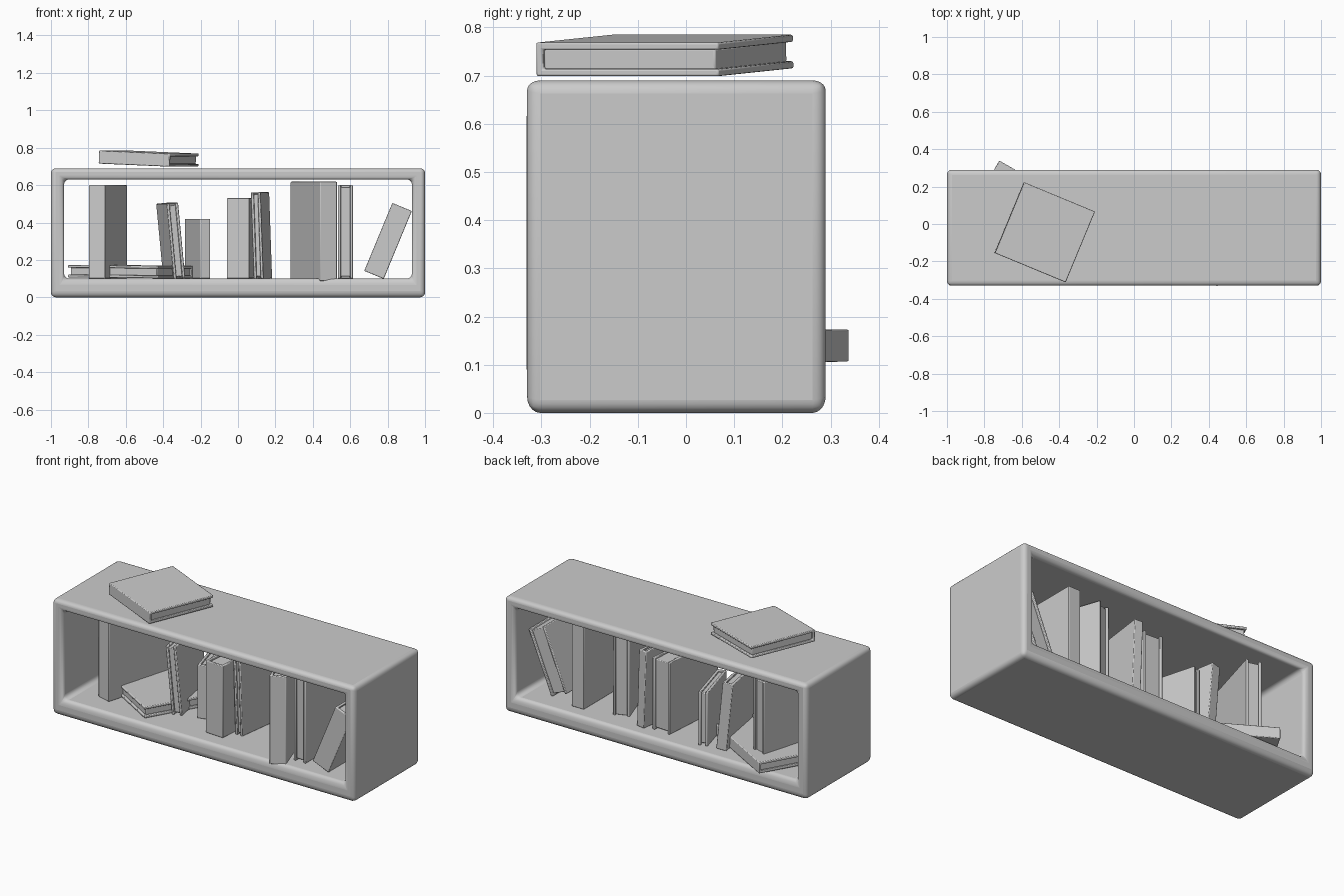
import bpy, bmesh
from math import radians
from mathutils import Matrix

if "Cube" in bpy.data.objects:
    bpy.data.objects.remove(bpy.data.objects["Cube"])


def finish(name, bm, bevel, segments, matrix=None):
    bmesh.ops.recalc_face_normals(bm, faces=bm.faces)
    mesh = bpy.data.meshes.new(name)
    bm.to_mesh(mesh)
    bm.free()
    ob = bpy.data.objects.new(name, mesh)
    bpy.context.collection.objects.link(ob)
    if matrix:
        ob.matrix_world = matrix
    mod = ob.modifiers.new("Bevel", 'BEVEL')
    mod.width = bevel
    mod.segments = segments
    mod.limit_method = 'ANGLE'
    mod.angle_limit = radians(40)
    bpy.ops.object.select_all(action='DESELECT')
    ob.select_set(True)
    bpy.context.view_layer.objects.active = ob
    bpy.ops.object.shade_smooth_by_angle(angle=radians(40))
    return ob


def prism(bm, profile, z0, z1):
    """Extrude an xy outline from z0 to z1."""
    face = bm.faces.new([bm.verts.new((x, y, z0)) for x, y in profile])
    top = bmesh.ops.extrude_face_region(bm, geom=[face])["geom"]
    bmesh.ops.translate(bm, vec=(0, 0, z1 - z0),
                        verts=[v for v in top if isinstance(v, bmesh.types.BMVert)])


# Shelf case: rectangular tube open at the front and back
def shelf():
    bm = bmesh.new()

    def ring(x, z0, z1, y):
        return [bm.verts.new((sx, y, sz)) for sx, sz in
                ((-x, z0), (x, z0), (x, z1), (-x, z1))]

    of, inf = ring(1.0, 0, 0.69, -0.33), ring(0.93, 0.10, 0.63, -0.33)
    ob, inb = ring(1.0, 0, 0.69, 0.29), ring(0.93, 0.10, 0.63, 0.29)
    for a, b in ((of, inf), (inf, inb), (inb, ob), (ob, of)):
        for i in range(4):
            j = (i + 1) % 4
            bm.faces.new((a[i], a[j], b[j], b[i]))
    finish("shelf_case", bm, 0.027, 5)


# Book: U-shaped cover around an inset page block; origin at bottom front centre
def book(name, loc, size, yaw=0, lean=0, spine_front=True):
    t, d, h = size
    c, inset = 0.015, 0.011
    a = t / 2
    cover = [(-a, 0), (a, 0), (a, d), (a - c, d), (a - c, c),
             (-a + c, c), (-a + c, d), (-a, d)]
    p = a - c + 0.002
    pages = [(-p, c - 0.002), (p, c - 0.002), (p, d - inset), (-p, d - inset)]
    if not spine_front:
        cover = [(x, d - y) for x, y in cover]
        pages = [(x, d - y) for x, y in pages]
    bm = bmesh.new()
    prism(bm, cover, 0, h)
    prism(bm, pages, inset, h - inset)
    m = (Matrix.Translation(loc) @ Matrix.Rotation(radians(yaw), 4, 'Z')
         @ Matrix.Rotation(radians(lean), 4, 'Y'))
    finish(name, bm, 0.004, 2, m)


shelf()

# Lying books
book("book_on_top", (-0.745, -0.155, 0.75), (0.07, 0.41, 0.41), -22.5, 92.3)
book("book_lying_inside", (-0.91, 0.01, 0.14), (0.067, 0.38, 0.555), -30, 90.5, False)

# Standing books, left to right
book("book_1", (-0.755, -0.19, 0.10), (0.09, 0.43, 0.50), -16)
book("book_2", (-0.312, -0.13, 0.10), (0.062, 0.33, 0.405), 10, -5.5, False)
book("book_3", (-0.175, -0.09, 0.10), (0.055, 0.31, 0.32), 15.5)
book("book_4", (0.0, -0.225, 0.10), (0.12, 0.42, 0.43), -4)
book("book_5", (0.11, -0.15, 0.10), (0.052, 0.36, 0.462), -7.5, -2, False)
book("book_6", (0.485, -0.317, 0.088), (0.095, 0.49, 0.53), 19)
book("book_7", (0.575, -0.24, 0.10), (0.08, 0.44, 0.50), 0, 0, False)
book("book_8", (0.727, -0.26, 0.12), (0.113, 0.42, 0.393), 0, 22.5)
